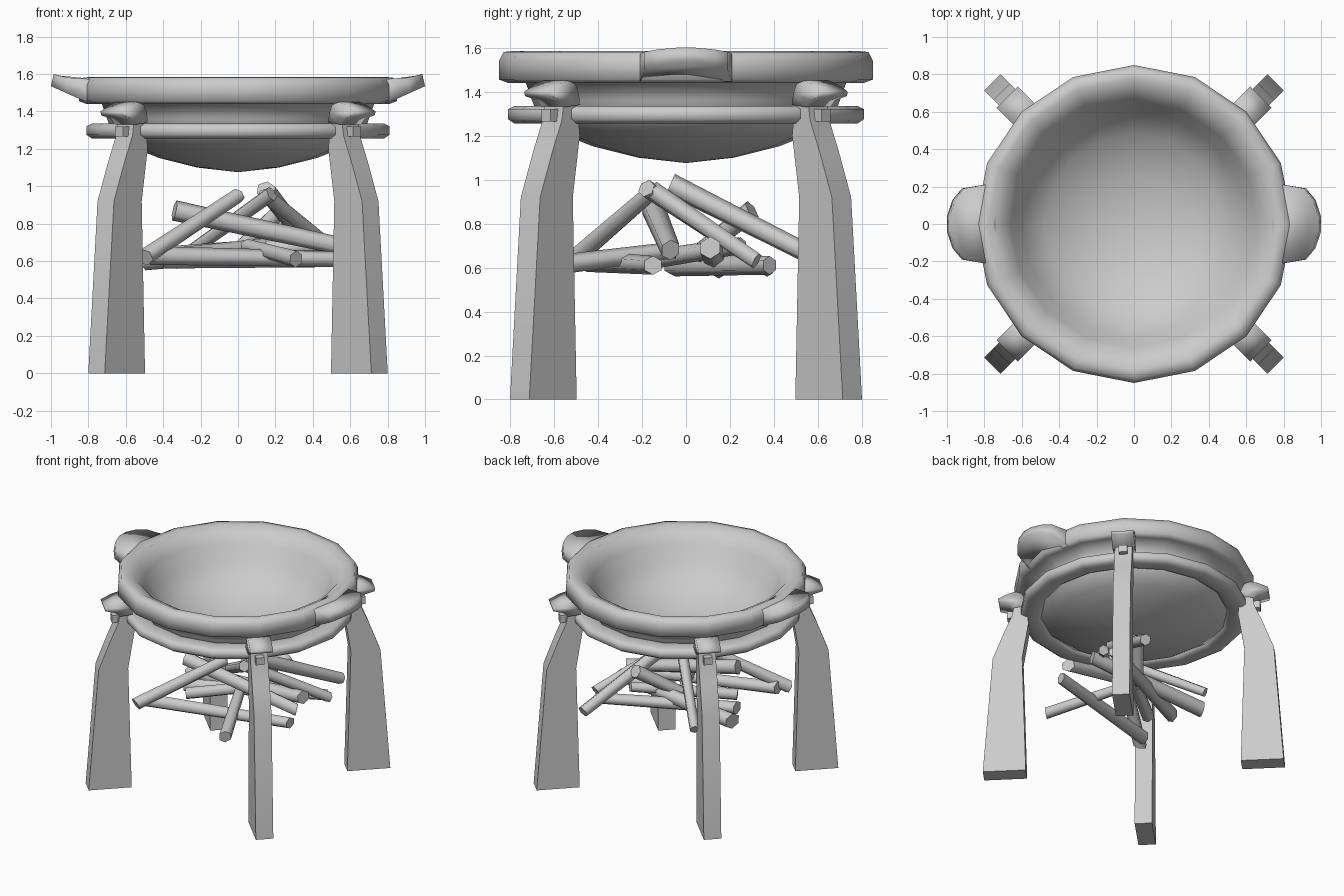
import bpy, bmesh, math, random
from mathutils import Vector, Matrix

random.seed(4)
cube = bpy.data.objects.get("Cube")
if cube:
    bpy.data.objects.remove(cube)

grey = bpy.data.materials.new("plain_grey")
grey.use_nodes = True
colour = (0.6, 0.6, 0.6, 1)
grey.diffuse_color = colour
grey.node_tree.nodes["Principled BSDF"].inputs["Base Color"].default_value = colour


def finish(name, bm, angle):
    """Turn a bmesh into a shaded, coloured object."""
    bmesh.ops.recalc_face_normals(bm, faces=bm.faces)
    mesh = bpy.data.meshes.new(name)
    bm.to_mesh(mesh)
    bm.free()
    obj = bpy.data.objects.new(name, mesh)
    bpy.context.collection.objects.link(obj)
    mesh.materials.append(grey)
    bpy.ops.object.select_all(action='DESELECT')
    bpy.context.view_layer.objects.active = obj
    obj.select_set(True)
    bpy.ops.object.shade_smooth_by_angle(angle=math.radians(angle))


def lathe(name, profile, closed=False):
    """Spin an (r, z) profile around z in sixteen steps."""
    bm = bmesh.new()
    verts = [bm.verts.new((r, 0, z)) for r, z in profile]
    pairs = list(zip(verts, verts[1:]))
    if closed:
        pairs.append((verts[-1], verts[0]))
    edges = [bm.edges.new(p) for p in pairs]
    bmesh.ops.spin(bm, geom=verts + edges, cent=(0, 0, 0), axis=(0, 0, 1),
                   angle=math.tau, steps=16)
    bmesh.ops.remove_doubles(bm, verts=bm.verts, dist=0.0005)
    finish(name, bm, 80)


def prism(name, profile, half, turn, angle):
    """Extrude an (r, z) outline sideways and turn it around z."""
    bm = bmesh.new()
    face = bm.faces.new([bm.verts.new((r, -half, z)) for r, z in profile])
    new = bmesh.ops.extrude_face_region(bm, geom=[face])["geom"]
    moved = [v for v in new if isinstance(v, bmesh.types.BMVert)]
    bmesh.ops.translate(bm, verts=moved, vec=(0, 2 * half, 0))
    bmesh.ops.rotate(bm, verts=bm.verts, matrix=Matrix.Rotation(turn, 3, 'Z'))
    finish(name, bm, angle)


# Bowl with a thick rounded rim
lathe("bowl", [
    (0, 1.075), (0.22, 1.1), (0.42, 1.15), (0.56, 1.205), (0.67, 1.28), (0.7, 1.36),
    (0.73, 1.445), (0.81, 1.44), (0.85, 1.455), (0.85, 1.54), (0.83, 1.58),
    (0.78, 1.585), (0.71, 1.55), (0.66, 1.49), (0.6, 1.37), (0.48, 1.25),
    (0.25, 1.16), (0, 1.13)])

# Support ring hugging the bowl under the rim
lathe("support_ring", [
    (0.66, 1.275), (0.69, 1.255), (0.78, 1.255), (0.81, 1.275),
    (0.81, 1.32), (0.78, 1.335), (0.69, 1.335), (0.66, 1.32)], True)

# Lug handles, flaring up and outward
half_outline = [(0.74, 0.2), (0.8, 0.21), (0.92, 0.19), (0.97, 0.13), (1.0, 0.04)]
outline = half_outline + [(x, -y) for x, y in reversed(half_outline)]
for side, label in ((1, "left"), (-1, "right")):
    bm = bmesh.new()
    loops = []
    for top in (False, True):
        loop = []
        for x, y in outline:
            t = max(0, (x - 0.8) / 0.2)
            z = 1.57 + 0.03 * t * t if top else 1.445 + 0.09 * t
            px = x - 0.015 * t if top else x
            loop.append(bm.verts.new((side * px, y, z)))
        loops.append(loop)
        bm.faces.new(loop)
    for i in range(len(outline)):
        j = i - 1
        bm.faces.new((loops[0][j], loops[0][i], loops[1][i], loops[1][j]))
    finish("handle_" + label, bm, 120)

# Four diagonal legs, each with a hooked cap and a peg
leg_profile = [(0.765, 0), (1.07, 0), (1.0, 0.92), (0.92, 1.13), (0.86, 1.27),
               (0.85, 1.34), (0.76, 1.34), (0.745, 1.2), (0.79, 0.92)]
cap_profile = [(0.76, 1.34), (0.77, 1.39), (0.79, 1.435), (0.84, 1.45), (0.89, 1.435),
               (0.96, 1.4), (0.955, 1.38), (0.88, 1.36), (0.85, 1.33)]
peg_profile = [(0.78, 1.265), (0.9, 1.265), (0.9, 1.32), (0.78, 1.32)]
corners = ["back_left", "back_right", "front_right", "front_left"]
for i, corner in enumerate(corners):
    turn = math.radians(45 + 90 * i)
    prism("leg_" + corner, leg_profile, 0.062, turn, 50)
    prism("cap_" + corner, cap_profile, 0.08, turn, 100)
    prism("peg_" + corner, peg_profile, 0.03, turn, 30)

# Firewood pile: start, end and radius of each log
logs = [
    ((-0.5, -0.53, 0.62), (0, -0.15, 0.95), 0.048),
    ((0.15, -0.07, 0.98), (0.43, 0.64, 0.62), 0.05),
    ((-0.34, -0.15, 0.87), (0.55, -0.07, 0.68), 0.055),
    ((-0.47, -0.45, 0.63), (0.55, -0.15, 0.61), 0.05),
    ((0.31, -0.6, 0.61), (0.05, -0.05, 0.68), 0.045),
    ((0.18, -0.18, 0.96), (-0.34, 0.38, 0.59), 0.042),
    ((0.15, -0.15, 0.95), (0.55, 0.32, 0.63), 0.045),
    ((-0.4, -0.05, 0.61), (0.5, 0.38, 0.61), 0.05),
    ((-0.5, 0.15, 0.61), (0.48, 0.11, 0.69), 0.06),
    ((0.22, 0.3, 0.86), (0, 0.05, 0.66), 0.05),
    ((-0.3, -0.2, 0.63), (0.3, 0.25, 0.7), 0.045)]
for n, (start, end, radius) in enumerate(logs):
    start, end = Vector(start), Vector(end)
    axis = end - start
    bm = bmesh.new()
    bmesh.ops.create_cone(bm, cap_ends=True, segments=6, radius1=radius,
                          radius2=radius * 0.85, depth=axis.length)
    # slant the cut ends
    slant = {True: random.uniform(-0.5, 0.5), False: random.uniform(-0.5, 0.5)}
    for v in bm.verts:
        v.co.z += v.co.x * slant[v.co.z > 0]
    turn = axis.to_track_quat('Z', 'Y').to_matrix().to_4x4()
    bmesh.ops.transform(bm, matrix=Matrix.Translation((start + end) / 2) @ turn,
                        verts=bm.verts)
    finish("log_%d" % (n + 1), bm, 65)
